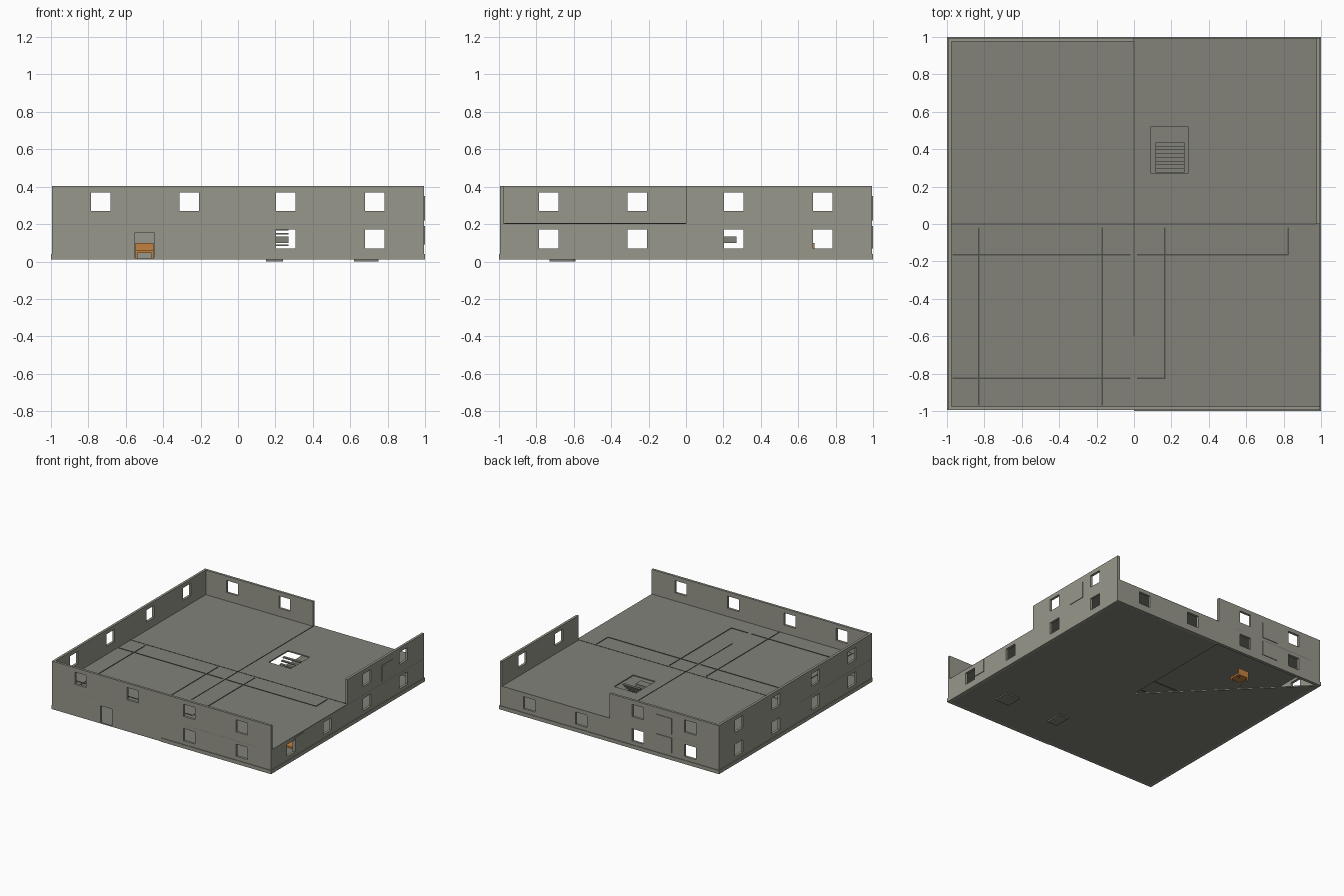
import bpy, bmesh

if "Cube" in bpy.data.objects:
    bpy.data.objects.remove(bpy.data.objects["Cube"])

def material(name, rgb):
    m = bpy.data.materials.new(name)
    m.diffuse_color = (*rgb, 1)
    m.use_nodes = True
    m.node_tree.nodes["Principled BSDF"].inputs["Base Color"].default_value = m.diffuse_color
    return m

wall_mat = material("wall_grey", (0.31, 0.31, 0.26))
floor_mat = material("floor_grey", (0.225, 0.225, 0.195))
strip_mat = material("strip_dark", (0.08, 0.08, 0.07))
orange = material("orange_wood", (0.55, 0.22, 0.05))

def boxes(name, items, mat):
    """One object from a list of (x0, x1, y0, y1, z0, z1) blocks."""
    bm = bmesh.new()
    for x0, x1, y0, y1, z0, z1 in items:
        for v in bmesh.ops.create_cube(bm, size=1)['verts']:
            v.co = ((x0 + x1) / 2 + v.co.x * (x1 - x0),
                    (y0 + y1) / 2 + v.co.y * (y1 - y0),
                    (z0 + z1) / 2 + v.co.z * (z1 - z0))
    return finish(name, bm, mat)

def finish(name, bm, mat):
    me = bpy.data.meshes.new(name)
    bm.to_mesh(me)
    bm.free()
    ob = bpy.data.objects.new(name, me)
    bpy.context.collection.objects.link(ob)
    me.materials.append(mat)
    return ob

def prism(name, pts, z0, z1, mat):
    bm = bmesh.new()
    f = bm.faces.new([bm.verts.new((x, y, z0)) for x, y in pts])
    r = bmesh.ops.extrude_face_region(bm, geom=[f])
    for v in r['geom']:
        if isinstance(v, bmesh.types.BMVert):
            v.co.z = z1
    bmesh.ops.recalc_face_normals(bm, faces=bm.faces)
    return finish(name, bm, mat)

def wall(name, axis, c0, c1, a, b, z0, z1, openings):
    """Wall running a..b along axis; openings are (centre, bottom, top)."""
    parts, cur = [], a
    for c, lo, hi in sorted(openings):
        s, e = c - 0.052, c + 0.052
        parts += [(cur, s, z0, z1), (s, e, z0, lo), (s, e, hi, z1)]
        cur = e
    parts.append((cur, b, z0, z1))
    boxes(name, [(s, e, c0, c1, lo, hi) if axis == 'x' else (c0, c1, s, e, lo, hi)
                 for s, e, lo, hi in parts], wall_mat)

pos = [-0.735, -0.26, 0.255, 0.73]
low = lambda cs: [(c, 0.07, 0.17) for c in cs]
high = lambda cs: [(c, 0.27, 0.37) for c in cs]
O, I = 0.995, 0.975

# ground floor walls
wall("front_wall_lower", 'x', -O, -I, -O, O, 0.01, 0.2, low(pos[2:]) + [(-0.5, 0.02, 0.155)])
wall("back_wall_lower", 'x', I, O, -O, O, 0.01, 0.2, low(pos))
wall("left_wall_lower", 'y', -O, -I, -I, I, 0.01, 0.2, low(pos))
wall("right_wall_lower", 'y', I, O, -I, I, 0.01, 0.2, low(pos))

# upper floor walls: back and right are only half built
wall("front_wall_upper", 'x', -O, -I, -O, O, 0.2, 0.405, high(pos))
wall("left_wall_upper", 'y', -O, -I, -I, I, 0.2, 0.405, high(pos))
wall("back_wall_upper", 'x', I, O, -O, 0, 0.2, 0.405, high(pos[:2]))
wall("right_wall_upper", 'y', I, O, 0, O, 0.2, 0.405, high(pos[2:]))

# plinth strips at the foot of the walls
boxes("plinth", [(0, 1, -1, -O, 0.01, 0.04), (-1, 1, O, 1, 0.01, 0.04),
                 (O, 1, -O, O, 0.01, 0.04), (-1, -O, -O, O, 0.01, 0.04)], wall_mat)

# ground floor with a missing corner, and two plates below it
prism("ground_floor", [(-O, -O), (O, -O), (O, O), (0, O), (0, 0), (-O, O)], 0.01, 0.02, floor_mat)
boxes("floor_plates", [(0.15, 0.24, -0.73, -0.59, 0, 0.01),
                       (0.62, 0.75, -0.73, -0.6, 0, 0.01)], floor_mat)

# middle slab around the stair opening
boxes("middle_slab", [(-O, 0.09, -O, O, 0.193, 0.203), (0.29, O, -O, O, 0.193, 0.203),
                      (0.09, 0.29, -O, 0.27, 0.193, 0.203), (0.09, 0.29, 0.52, O, 0.193, 0.203)], floor_mat)

# thin dark strips marking the rooms and the joint of the slab
t = 0.004
boxes("floor_strips",
      [(x - t, x + t, y0, y1, 0.19, 0.206) for x, y0, y1 in
       [(-0.83, -0.97, -0.02), (-0.17, -0.97, -0.02), (0.165, -0.83, -0.02), (0.825, -0.165, -0.02)]] +
      [(x0, x1, y - t, y + t, 0.19, 0.206) for y, x0, x1 in
       [(-0.165, -0.97, -0.02), (-0.165, 0.015, 0.825), (-0.825, -0.97, -0.02), (-0.825, 0.015, 0.165)]],
      strip_mat)
boxes("slab_joint", [(-0.002, 0.002, -0.6, I, 0.19, 0.206), (-I, I, -0.002, 0.002, 0.19, 0.205)], strip_mat)

# staircase
boxes("stair_treads", [(0.115, 0.27, 0.275 + i * 0.02, 0.297 + i * 0.02,
                        0.04 + i * 0.021, 0.048 + i * 0.021) for i in range(8)], floor_mat)
boxes("stair_landing", [(0.115, 0.27, 0.2, 0.27, 0.1, 0.135)], floor_mat)

# shallow blank panels on the walls
p = O + 0.005
boxes("wall_panels", [(O, p, 0.44, 0.59, 0.22, 0.35), (O, p, -0.68, -0.57, 0.09, 0.19),
                      (-0.57, -0.43, O, p, 0.22, 0.35), (-0.57, -0.43, O, p, 0.07, 0.19)], wall_mat)

# small chairs
r, h = 0.042, 0.047
for k, (x, y) in enumerate([(-0.5, 0.64), (0.9, -0.56)]):
    legs = [(x + sx * r - 0.005, x + sx * r + 0.005, y + sy * r - 0.005, y + sy * r + 0.005, 0.02, 0.055)
            for sx in (-1, 1) for sy in (-1, 1)]
    boxes(f"chair_{k + 1}", legs + [(x - h, x + h, y - h, y + h, 0.045, 0.06),
                                    (x - h, x + h, y + h - 0.01, y + h, 0.06, 0.1)], orange)
